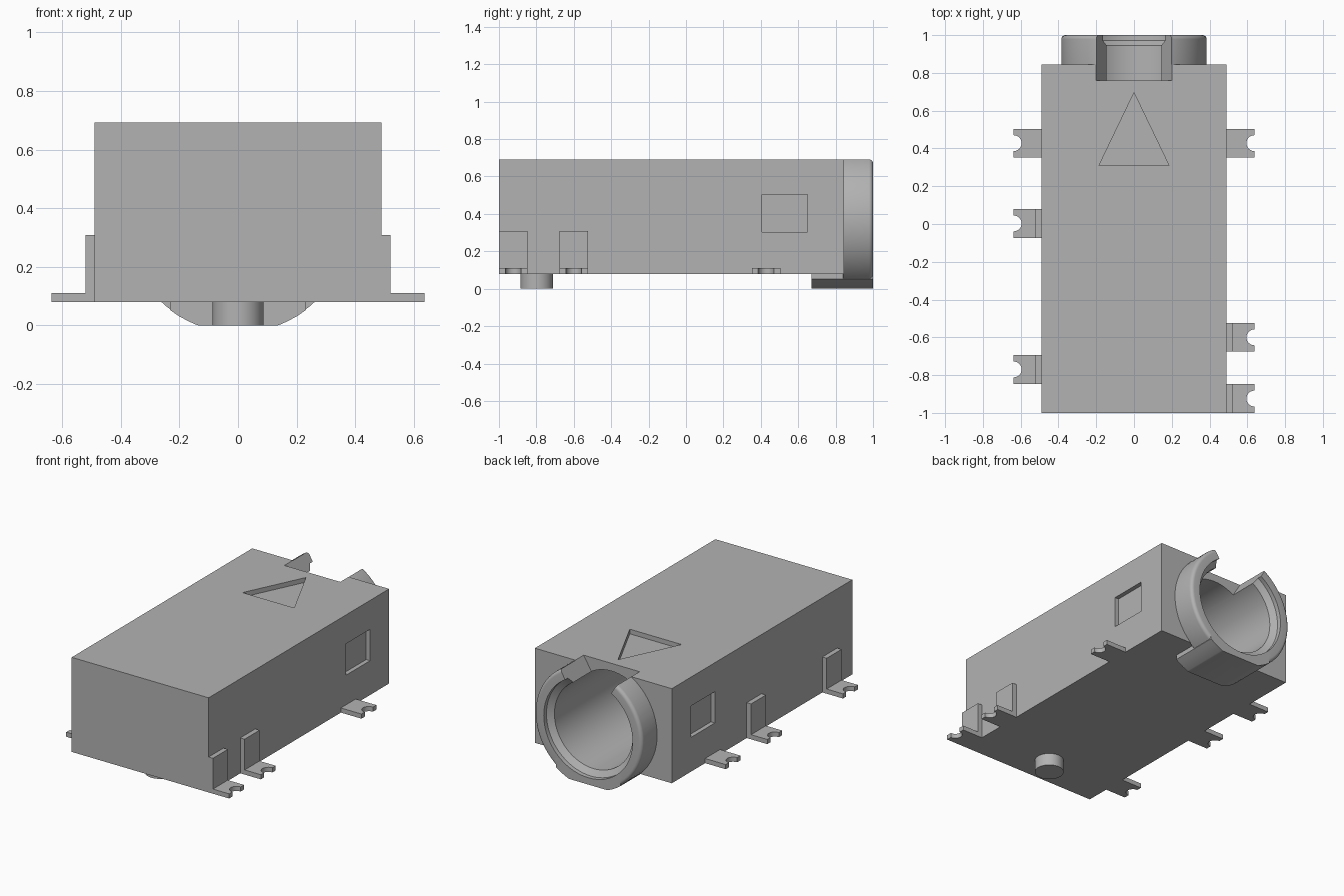
import bpy, bmesh, math
from mathutils import Vector

if "Cube" in bpy.data.objects:
    bpy.data.objects.remove(bpy.data.objects["Cube"], do_unlink=True)

gray = bpy.data.materials.new("plain gray")
gray.use_nodes = True
gray.diffuse_color = (0.45, 0.45, 0.45, 1)
gray.node_tree.nodes["Principled BSDF"].inputs["Base Color"].default_value = (0.45, 0.45, 0.45, 1)

AXIS_Z = 0.362     # height of the socket axis
RING_R = 0.385
BORE_R = 0.28


def finish(name, bm):
    bmesh.ops.recalc_face_normals(bm, faces=bm.faces)
    mesh = bpy.data.meshes.new(name)
    bm.to_mesh(mesh)
    bm.free()
    mesh.materials.append(gray)
    ob = bpy.data.objects.new(name, mesh)
    bpy.context.collection.objects.link(ob)
    return ob


def prism(name, points, axis, low, high):
    """Extrude a 2D outline along an axis; the outline uses the other two axes in order."""
    def place(p, level):
        co = list(p)
        co.insert("xyz".index(axis), level)
        return co
    bm = bmesh.new()
    face = bm.faces.new([bm.verts.new(place(p, low)) for p in points])
    ext = bmesh.ops.extrude_face_region(bm, geom=[face])
    move = Vector(place((0, 0), high - low))
    bmesh.ops.translate(bm, vec=move, verts=[v for v in ext["geom"] if isinstance(v, bmesh.types.BMVert)])
    return finish(name, bm)


def box(name, x, y, z):
    return prism(name, [(x[0], y[0]), (x[1], y[0]), (x[1], y[1]), (x[0], y[1])], "z", *z)


def lathe(name, profile):
    """Turn (y, radius) points around the socket axis."""
    bm = bmesh.new()
    verts = [bm.verts.new((r, y, AXIS_Z)) for y, r in profile]
    edges = [bm.edges.new(pair) for pair in zip(verts, verts[1:])]
    bmesh.ops.spin(bm, geom=verts + edges, cent=(0, 0, AXIS_Z), axis=(0, 1, 0),
                   angle=math.tau, steps=72)
    bmesh.ops.remove_doubles(bm, verts=bm.verts, dist=0.0001)
    return finish(name, bm)


def combine(ob, other, operation):
    mod = ob.modifiers.new("bool", "BOOLEAN")
    mod.operation, mod.object, mod.solver = operation, other, "EXACT"
    graph = bpy.context.evaluated_depsgraph_get()
    mesh = bpy.data.meshes.new_from_object(ob.evaluated_get(graph))
    ob.modifiers.clear()
    ob.data = mesh
    bpy.data.objects.remove(other, do_unlink=True)


def smooth(ob):
    bpy.ops.object.select_all(action="DESELECT")
    ob.select_set(True)
    bpy.context.view_layer.objects.active = ob
    bpy.ops.object.shade_smooth_by_angle(angle=math.radians(25))


# Housing with the round collar and the curved pad below it
housing = box("housing", (-0.49, 0.49), (-1, 0.845), (0.08, 0.692))
fillet = 0.022
rim = [(1 - fillet + fillet * math.sin(a), RING_R - fillet + fillet * math.cos(a))
       for a in (math.radians(18 * i) for i in range(6))]
combine(housing, lathe("collar", [(0.84, 0), (0.84, RING_R)] + rim + [(1, 0)]), "UNION")

pad_r = RING_R + 0.002
arc = []
for i in range(17):
    x = -0.23 + 0.46 * i / 16
    arc.append((x, AXIS_Z - math.sqrt(pad_r ** 2 - x * x)))
combine(housing, prism("pad", arc + [(0.23, 0.11), (-0.23, 0.11)], "y", 0.672, 1), "UNION")
combine(housing, box("floor_cut", (-1, 1), (0, 2), (-1, 0)), "DIFFERENCE")

# Socket bore with a stepped mouth, and the radial key slot on top
combine(housing, lathe("bore_cut", [(-0.7, 0), (-0.7, BORE_R), (0.945, BORE_R),
                                    (0.972, 0.318), (1.1, 0.318), (1.1, 0)]), "DIFFERENCE")
slope = 0.2 / (0.692 - AXIS_Z)
wide = slope * (0.9 - AXIS_Z)
combine(housing, prism("slot_cut", [(0, AXIS_Z), (wide, 0.9), (-wide, 0.9)], "y", 0.76, 1.1),
        "DIFFERENCE")

# Engraved arrow and side recesses
combine(housing, prism("arrow_cut", [(-0.185, 0.31), (0.185, 0.31), (0, 0.695)], "z", 0.662, 0.8),
        "DIFFERENCE")
for side in (-1, 1):
    outer, inner = side * 0.6, side * 0.462
    combine(housing, box("recess_cut", (outer, inner), (0.405, 0.65), (0.302, 0.505)), "DIFFERENCE")
smooth(housing)

# Locating post
bpy.ops.mesh.primitive_cylinder_add(vertices=48, radius=0.087, depth=0.1, location=(0, -0.798, 0.05))
post = bpy.context.object
post.name = "locating_post"
post.data.materials.append(gray)
smooth(post)


# Solder feet with a round bite in the tip, most with an upright tab
def foot(name, side, y, tab):
    half, bite = 0.076, 0.042
    outline = [(0.47, -half), (0.637, -half)]
    for i in range(13):
        a = math.pi * i / 12
        outline.append((0.637 - bite * math.sin(a), -bite * math.cos(a)))
    outline += [(0.637, half), (0.47, half)]
    smooth(prism(name + "_foot", [(side * px, y + py) for px, py in outline], "z", 0.08, 0.11))
    if tab:
        box(name + "_tab", (side * 0.48, side * 0.521), (y - half, y + half), (0.081, 0.309))


for label, side, rows in (("left", 1, (0.428, -0.6, -0.924)), ("right", -1, (0.428, 0.003, -0.77))):
    for n, y in enumerate(rows):
        foot(f"{label}_{n + 1}", side, y, n > 0)
